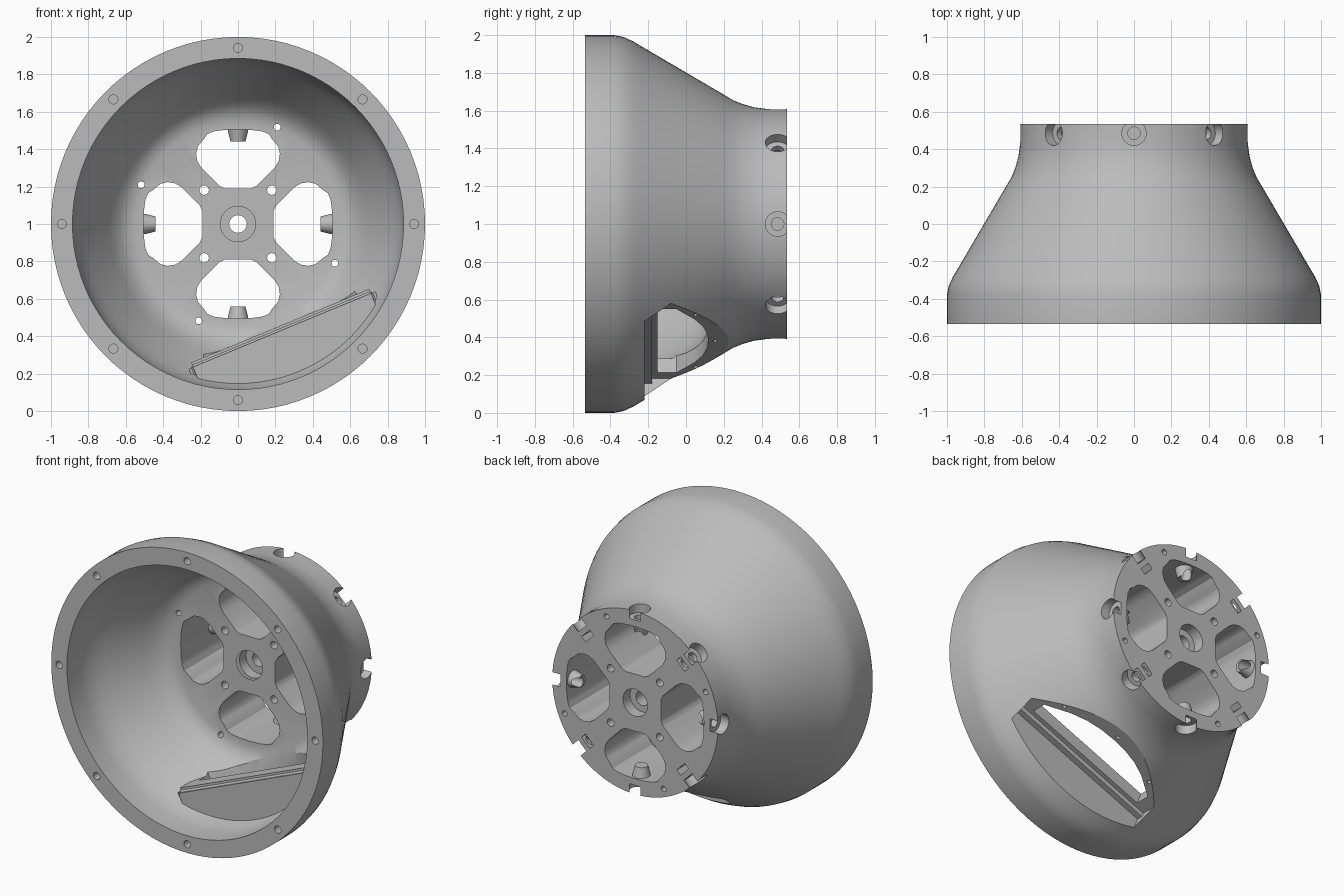
import bpy, bmesh
from math import radians, pi
from mathutils import Matrix, Vector

cube = bpy.data.objects.get("Cube")
if cube:
    bpy.data.objects.remove(cube, do_unlink=True)

grey = bpy.data.materials.new("warm_grey")
grey.use_nodes = True
colour = (0.5, 0.5, 0.5, 1)
grey.diffuse_color = colour
grey.node_tree.nodes["Principled BSDF"].inputs["Base Color"].default_value = colour


def turn(degrees):
    return Matrix.Rotation(radians(degrees), 4, 'Y')


# Local z runs toward the front
ALONG_Y = Matrix.Rotation(pi / 2, 4, 'X')


def make(name, bm):
    bmesh.ops.recalc_face_normals(bm, faces=bm.faces)
    mesh = bpy.data.meshes.new(name)
    bm.to_mesh(mesh)
    bm.free()
    mesh.materials.append(grey)
    obj = bpy.data.objects.new(name, mesh)
    bpy.context.collection.objects.link(obj)
    return obj


def combine(target, bm, operation='DIFFERENCE'):
    tool = bm if isinstance(bm, bpy.types.Object) else make("tool", bm)
    tool.hide_render = True
    mod = target.modifiers.new("combine", 'BOOLEAN')
    mod.operation, mod.solver, mod.object = operation, 'EXACT', tool
    bpy.context.view_layer.objects.active = target
    bpy.ops.object.modifier_apply(modifier=mod.name)
    bpy.data.objects.remove(tool, do_unlink=True)


def lathe(name, profile, steps=96):
    bm = bmesh.new()
    verts = [bm.verts.new((r, y, 0)) for y, r in profile]
    edges = [bm.edges.new(pair) for pair in zip(verts, verts[1:])]
    bmesh.ops.spin(bm, geom=verts + edges, cent=(0, 0, 0), axis=(0, 1, 0),
                   angle=2 * pi, steps=steps)
    bmesh.ops.remove_doubles(bm, verts=bm.verts, dist=0.0001)
    return make(name, bm)


def cylinder(bm, r, low, high, matrix, r2=None):
    place = matrix @ Matrix.Translation((0, 0, (low + high) / 2))
    bmesh.ops.create_cone(bm, cap_ends=True, segments=32, radius1=r,
                          radius2=r2 or r, depth=high - low, matrix=place)


def bore(bm, x, z, r, y0, y1):
    cylinder(bm, r, -y1, -y0, Matrix.Translation((x, 0, z)) @ ALONG_Y)


def box(bm, low, high, matrix):
    low, high = Vector(low), Vector(high)
    place = matrix @ Matrix.Translation((low + high) / 2) @ Matrix.Diagonal((*(high - low), 1))
    return bmesh.ops.create_cube(bm, size=1, matrix=place)["verts"]


def prism(bm, half, low, high, matrix):
    # Symmetric outline from its right half, extruded along local z
    points = half + [(-x, y) for x, y in reversed(half) if x > 0]
    face = bm.faces.new([bm.verts.new(matrix @ Vector((x, y, low))) for x, y in points])
    extruded = bmesh.ops.extrude_face_region(bm, geom=[face])["geom"]
    bmesh.ops.translate(bm, verts=[v for v in extruded if isinstance(v, bmesh.types.BMVert)],
                        vec=matrix.to_3x3() @ Vector((0, 0, high - low)))


# Outer bell and its inner cavity
housing = lathe("housing", [
    (-.535, 0), (-.535, 1), (-.38, 1), (-.33, .99), (-.28, .967), (-.235, .94),
    (.2, .685), (.25, .655), (.3, .635), (.36, .618), (.42, .61), (.535, .61), (.535, 0)])
cavity = lathe("cavity", [
    (-.6, 0), (-.6, .885), (-.4, .885), (-.34, .875), (-.28, .853), (-.22, .822),
    (.0, .692), (.04, .665), (.08, .63), (.105, .595), (.12, .55), (.12, 0)])

# Pocket wall bulging into the cavity at the lower left
tilt = turn(-22.5)
bm = bmesh.new()
box(bm, (-.54, -.28, -1.1), (.54, .4, -.589), tilt)
bmesh.ops.bevel(bm, geom=bm.edges[:], offset=.025, segments=3, affect='EDGES')
combine(cavity, bm)
combine(housing, cavity)

# Pocket recess, then the arched opening in its base
bm = bmesh.new()
box(bm, (-.52, -.22, -1.2), (.52, .4, -.67), tilt)
combine(housing, bm)
bm = bmesh.new()
prism(bm, [(.44, -.15), (.44, -.05), (.38, -.01), (.3, .045), (.2, .09), (.1, .112), (0, .118)],
      -.75, -.45, tilt)
combine(housing, bm)
bm = bmesh.new()
for x, y in [(.36, .05), (-.36, .05), (.0, .155)]:
    cylinder(bm, .012, -.75, -.63, tilt @ Matrix.Translation((x, y, 0)))
combine(housing, bm)
# Ledge along the front of the pocket
bm = bmesh.new()
box(bm, (-.53, -.24, -.7), (.53, -.18, -.66), tilt)
combine(housing, bm, 'UNION')

# Four windows between the spokes, with mounting and rim holes
bm = bmesh.new()
window = [(0, .19), (.07, .19), (.1, .205), (.195, .3), (.217, .335), (.224, .375),
          (.215, .415), (.185, .45), (.165, .48), (.13, .495), (.07, .503), (0, .506)]
for quarter in range(4):
    spin = turn(90 * quarter)
    prism(bm, window, -.7, 0, spin @ ALONG_Y)
    for x, z, r in [(.181, .181, .025), (.21, .518, .018)]:
        p = spin @ Vector((x, 0, z))
        bore(bm, p.x, p.z, r, 0, .7)
for eighth in range(8):
    p = turn(45 * eighth) @ Vector((0, 0, .942))
    bore(bm, p.x, p.z, .024, -.6, -.42)
combine(housing, bm)

# Screw bosses on the outer edge of each window
bm = bmesh.new()
for quarter in range(4):
    cylinder(bm, .04, .44, .54, turn(90 * quarter) @ Matrix.Translation((0, .468, 0)), .064)
combine(housing, bm, 'UNION')

# Radial counterbores, screw holes and nut slots
for r, low, high in [(.065, .55, .75), (.033, .41, .6)]:
    bm = bmesh.new()
    for eighth in range(8):
        cylinder(bm, r, low, high, turn(45 * eighth) @ Matrix.Translation((0, .485, 0)))
    combine(housing, bm)
bm = bmesh.new()
for quarter in range(4):
    box(bm, (-.042, .43, .475), (.042, .6, .515), turn(45 + 90 * quarter))
combine(housing, bm)

# Stepped hub bore
for r, y0, y1 in [(.155, 0, .15), (.095, 0, .22), (.047, 0, .7), (.09, .46, .7)]:
    bm = bmesh.new()
    bore(bm, 0, 0, r, y0, y1)
    combine(housing, bm)

housing.data.transform(Matrix.Translation((0, 0, 1)))
bpy.ops.object.select_all(action='DESELECT')
housing.select_set(True)
bpy.context.view_layer.objects.active = housing
bpy.ops.object.shade_smooth_by_angle(angle=radians(30))
